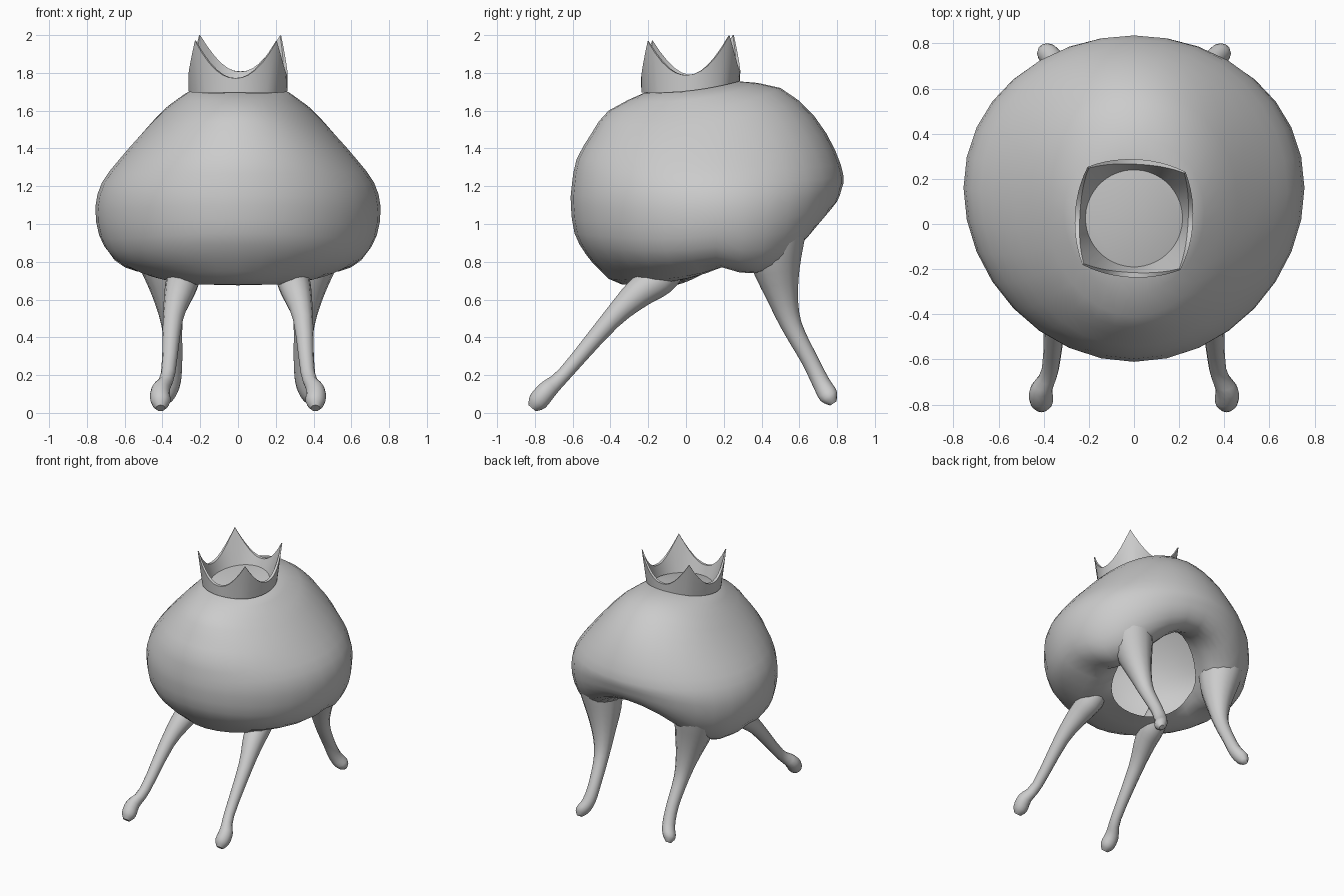
import bpy, math

cube = bpy.data.objects.get("Cube")
if cube:
    bpy.data.objects.remove(cube)

GREY = (0.6, 0.6, 0.6, 1)
mat = bpy.data.materials.new("plain grey")
mat.use_nodes = True
mat.diffuse_color = GREY
mat.node_tree.nodes["Principled BSDF"].inputs["Base Color"].default_value = GREY


def smooth_rows(rows, steps):
    """Catmull-Rom interpolation through rows of numbers."""
    out = []
    for i in range(len(rows) - 1):
        p = [rows[max(i - 1, 0)], rows[i], rows[i + 1], rows[min(i + 2, len(rows) - 1)]]
        for k in range(steps):
            t = k / steps
            out.append(tuple(
                0.5 * (2 * b + (c - a) * t + (2 * a - 5 * b + 4 * c - d) * t * t
                       + (3 * b - a - 3 * c + d) * t ** 3)
                for a, b, c, d in zip(*p)))
    return out + [rows[-1]]


def loft(name, rings, cap_first=False, angle=50):
    """Skin a list of equal closed rings."""
    n = len(rings[0])
    verts = [v for ring in rings for v in ring]
    faces = []
    for r in range(len(rings) - 1):
        for i in range(n):
            j = (i + 1) % n
            faces.append((r * n + i, (r + 1) * n + i, (r + 1) * n + j, r * n + j))
    if cap_first:
        faces.append(tuple(range(n)))
    mesh = bpy.data.meshes.new(name)
    mesh.from_pydata(verts, [], faces)
    mesh.materials.append(mat)
    obj = bpy.data.objects.new(name, mesh)
    bpy.context.collection.objects.link(obj)
    bpy.ops.object.select_all(action="DESELECT")
    obj.select_set(True)
    bpy.context.view_layer.objects.active = obj
    bpy.ops.object.shade_smooth_by_angle(angle=math.radians(angle))


def angles(n):
    return [2 * math.pi * i / n for i in range(n)]


# Body: saddle-shaped rings, open underneath, sagging over the back legs
# front y, front z, back y, back z, half width, side y, side z, sag
BODY = [
    (-.22, 1.695, .28, 1.755, .25, .03, 1.705, 0),
    (-.41, 1.60, .50, 1.72, .39, .08, 1.60, 0),
    (-.50, 1.48, .68, 1.57, .525, .10, 1.46, 0),
    (-.58, 1.34, .79, 1.39, .63, .13, 1.34, 0),
    (-.605, 1.2, .835, 1.25, .72, .15, 1.22, .01),
    (-.61, 1.1, .825, 1.19, .755, .16, 1.09, .03),
    (-.59, .95, .80, 1.12, .735, .16, .94, .06),
    (-.53, .84, .74, 1.06, .665, .16, .83, .10),
    (-.45, .75, .65, 1.05, .55, .18, .78, .13),
    (-.34, .68, .55, 1.08, .43, .20, .775, .13),
    (-.04, .68, .47, 1.13, .33, .22, .83, .06),
]


def saddle(row):
    yf, zf, yb, zb, w, ys, zs, sag = row
    ring = []
    for a in angles(32):
        s, c = math.sin(a), math.cos(a)
        bend = lambda f, b, m: m + (b - f) / 2 * s + ((b + f) / 2 - m) * s * s
        drop = 2.6 * sag * max(s, 0) * c * c
        ring.append((w * c, bend(yf, yb, ys), bend(zf, zb, zs) - drop))
    return ring


loft("body", [saddle(r) for r in smooth_rows(BODY, 2)], cap_first=True)


# Legs: tapered tubes with knobbed feet, flaring into the body
def leg(name, path, side):
    rows = smooth_rows(path, 3)
    rings = []
    for i, (x, y, z, r) in enumerate(rows):
        a, b = rows[max(i - 1, 0)], rows[min(i + 1, len(rows) - 1)]
        dy, dz = b[1] - a[1], b[2] - a[2]
        size = math.hypot(dy, dz)
        ny, nz = -dz / size, dy / size
        rings.append([(side * (x + r * math.cos(t)),
                       y + ny * r * math.sin(t), z + nz * r * math.sin(t))
                      for t in angles(12)][::side])
    loft(name, rings, cap_first=True)


FRONT = [(.41, -.815, .025, .025), (.41, -.785, .06, .052), (.41, -.73, .125, .05),
         (.37, -.64, .21, .038), (.345, -.40, .49, .053), (.31, -.25, .635, .08),
         (.29, -.14, .71, .09), (.28, -.06, .79, .08)]
BACK = [(.39, .78, .05, .02), (.38, .755, .09, .05), (.35, .715, .16, .047),
        (.34, .655, .28, .045), (.35, .56, .46, .055), (.37, .51, .62, .085),
        (.40, .475, .80, .135), (.42, .47, .93, .16)]
for side, label in ((1, "left"), (-1, "right")):
    leg("front_leg_" + label, FRONT, side)
    leg("back_leg_" + label, BACK, side)


# Crown: thin bowed square band with four concave spikes, turned slightly
def crown_ring(radius, corner, height):
    ring = []
    for a in angles(48):
        off = abs(math.degrees(a) % 90 - 45) / 45
        spike = (1 - off) ** 2.2
        r = radius + corner * (1 - off) ** 2
        turn = a - math.radians(3)
        y = r * math.sin(turn) + .025
        ring.append((r * math.cos(turn), y, height(y, spike)))
    return ring


base = lambda y, spike: 1.703 + .1 * y + .3 * y * y
top = lambda y, spike: 1.788 + .07 * y + .195 * spike
loft("crown", [
    crown_ring(.262, .01, base),
    crown_ring(.262, .045, top),
    crown_ring(.24, .06, top),
    crown_ring(.215, .0, lambda y, spike: base(y, spike) + .005),
], angle=40)
